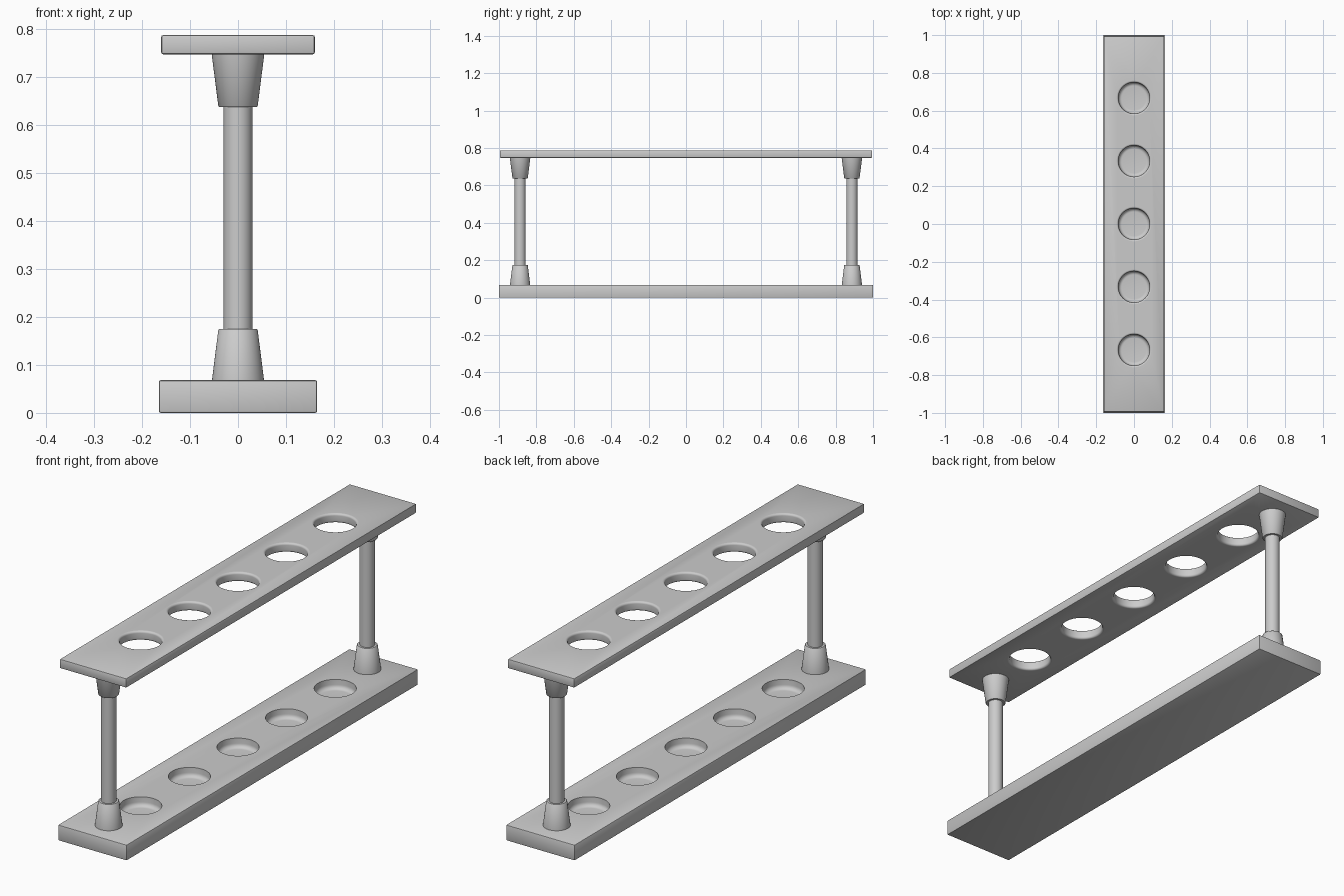
import bpy, bmesh, math

if "Cube" in bpy.data.objects:
    bpy.data.objects.remove(bpy.data.objects["Cube"])

HOLES_Y = [-0.667, -0.333, 0.0, 0.333, 0.667]
SEG = 48


def finish(name, bm, angle=40):
    bmesh.ops.recalc_face_normals(bm, faces=bm.faces)
    mesh = bpy.data.meshes.new(name)
    bm.to_mesh(mesh)
    bm.free()
    ob = bpy.data.objects.new(name, mesh)
    bpy.context.collection.objects.link(ob)
    bpy.ops.object.select_all(action='DESELECT')
    ob.select_set(True)
    bpy.context.view_layer.objects.active = ob
    bpy.ops.object.shade_smooth_by_angle(angle=math.radians(angle))
    return ob


def lathe(bm, profile, y):
    """Closed solid of revolution about a vertical axis at (0, y)."""
    rings = [[bm.verts.new((r * math.cos(2 * math.pi * i / SEG),
                            y + r * math.sin(2 * math.pi * i / SEG), z))
              for i in range(SEG)] for r, z in profile]
    for a, b in zip(rings, rings[1:]):
        for i in range(SEG):
            j = (i + 1) % SEG
            bm.faces.new((a[i], a[j], b[j], b[i]))
    bm.faces.new(rings[0][::-1])
    bm.faces.new(rings[-1])


def arc(cr, cz, rad, a0, a1, n=6):
    return [(cr + rad * math.cos(math.radians(a0 + (a1 - a0) * i / n)),
             cz + rad * math.sin(math.radians(a0 + (a1 - a0) * i / n)))
            for i in range(n + 1)]


def plate(name, hx, hy, z0, z1, cut_profile):
    """Softly bevelled slab with a row of lathed recesses cut from it."""
    bm = bmesh.new()
    bmesh.ops.create_cube(bm, size=1)
    for v in bm.verts:
        v.co = (v.co.x * 2 * hx, v.co.y * 2 * hy, (z0 + z1) / 2 + v.co.z * (z1 - z0))
    bmesh.ops.bevel(bm, geom=bm.edges[:], offset=0.004, segments=2,
                    profile=0.5, affect='EDGES')
    slab = finish(name, bm)
    bm = bmesh.new()
    for y in HOLES_Y:
        lathe(bm, cut_profile, y)
    cutter = finish(name + "_cutter", bm)
    cutter.hide_render = True
    mod = slab.modifiers.new("holes", 'BOOLEAN')
    mod.operation = 'DIFFERENCE'
    mod.solver = 'EXACT'
    mod.object = cutter
    bpy.context.view_layer.objects.active = slab
    bpy.ops.object.modifier_apply(modifier=mod.name)
    bpy.data.objects.remove(cutter)
    bpy.ops.object.select_all(action='DESELECT')
    slab.select_set(True)
    bpy.ops.object.shade_smooth_by_angle(angle=math.radians(35))
    return slab


# Base with shallow round-bottomed tube wells
well = arc(0.064, 0.046, 0.018, -90, 0) + [(0.083, 0.068), (0.083, 0.09)]
plate("base", 0.165, 1.0, 0.0, 0.068, well)

# Upper rack plate with through holes, rims rounded above and below
R, F = 0.083, 0.009
Z0, Z1 = 0.747, 0.787
hole = ([(R + F, Z0 - 0.02)] + arc(R + F, Z0 + F, F, 270, 180)
        + arc(R + F, Z1 - F, F, 180, 90) + [(R + F, Z1 + 0.02)])
plate("top_plate", 0.16, 0.995, Z0, Z1, hole)

# Posts with tapered collars at both ends
for side, y in (("front", -0.887), ("back", 0.887)):
    for part, profile in (
            ("post", [(0.03, 0.17), (0.03, 0.642)]),
            ("lower_collar", [(0.054, 0.066), (0.054, 0.07), (0.041, 0.173), (0.039, 0.175)]),
            ("upper_collar", [(0.039, 0.637), (0.041, 0.639), (0.055, 0.749)])):
        bm = bmesh.new()
        lathe(bm, profile, y)
        finish(f"{side}_{part}", bm)
